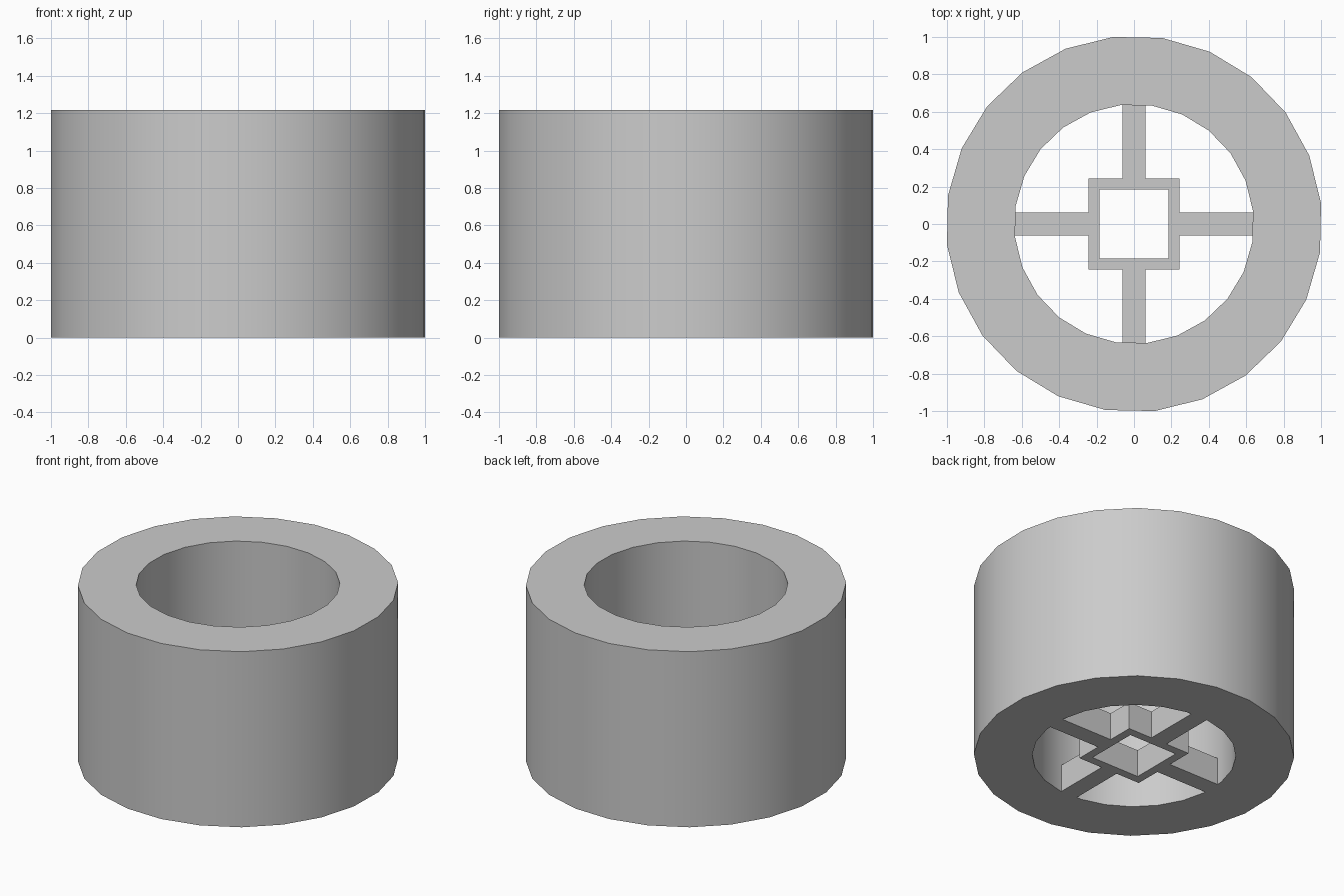
import bpy, bmesh
from math import sin, cos, radians, pi

cube = bpy.data.objects.get("Cube")
if cube:
    bpy.data.objects.remove(cube, do_unlink=True)

HEIGHT = 1.217
SPIDER_HEIGHT = 0.19
GREY = (0.6, 0.6, 0.6, 1)

grey = bpy.data.materials.new("plain grey")
grey.use_nodes = True
grey.diffuse_color = GREY
grey.node_tree.nodes["Principled BSDF"].inputs["Base Color"].default_value = GREY


def polygon(radius, sides, turn):
    """Corner points of a regular polygon."""
    return [(radius * cos(turn + 2 * pi * i / sides),
             radius * sin(turn + 2 * pi * i / sides)) for i in range(sides)]


def tube(name, outer, inner, height):
    """Upright tube between two outlines with matching corners."""
    bm = bmesh.new()
    loops = [[bm.verts.new((x, y, z)) for x, y in outline]
             for outline, z in ((outer, 0), (outer, height), (inner, height), (inner, 0))]
    count = len(outer)
    for k in range(4):
        a, b = loops[k], loops[(k + 1) % 4]
        for i in range(count):
            j = (i + 1) % count
            bm.faces.new((a[i], a[j], b[j], b[i]))
    return finish(name, bm)


def finish(name, bm):
    bmesh.ops.recalc_face_normals(bm, faces=bm.faces)
    mesh = bpy.data.meshes.new(name)
    bm.to_mesh(mesh)
    bm.free()
    mesh.materials.append(grey)
    obj = bpy.data.objects.new(name, mesh)
    bpy.context.collection.objects.link(obj)
    return obj


# Thick outer wall
turn = radians(6.3)
wall = tube("outer_wall", polygon(1.006, 24, turn), polygon(0.64, 24, turn), HEIGHT)
bpy.ops.object.select_all(action='DESELECT')
wall.select_set(True)
bpy.context.view_layer.objects.active = wall
bpy.ops.object.shade_smooth_by_angle(angle=radians(30))

# Square socket in the middle of the base
root2 = 2 ** 0.5
tube("square_hub", polygon(0.243 * root2, 4, pi / 4),
     polygon(0.185 * root2, 4, pi / 4), SPIDER_HEIGHT)

# Four spokes joining the hub to the wall
START, END, WIDTH = 0.243, 0.64, 0.123
for i, name in enumerate(("left", "back", "right", "front")):
    bm = bmesh.new()
    bmesh.ops.create_cube(bm, size=1)
    bmesh.ops.scale(bm, vec=(END - START, WIDTH, SPIDER_HEIGHT), verts=bm.verts)
    bmesh.ops.translate(bm, vec=((START + END) / 2, 0, SPIDER_HEIGHT / 2), verts=bm.verts)
    spoke = finish(name + "_spoke", bm)
    spoke.rotation_euler.z = i * pi / 2
